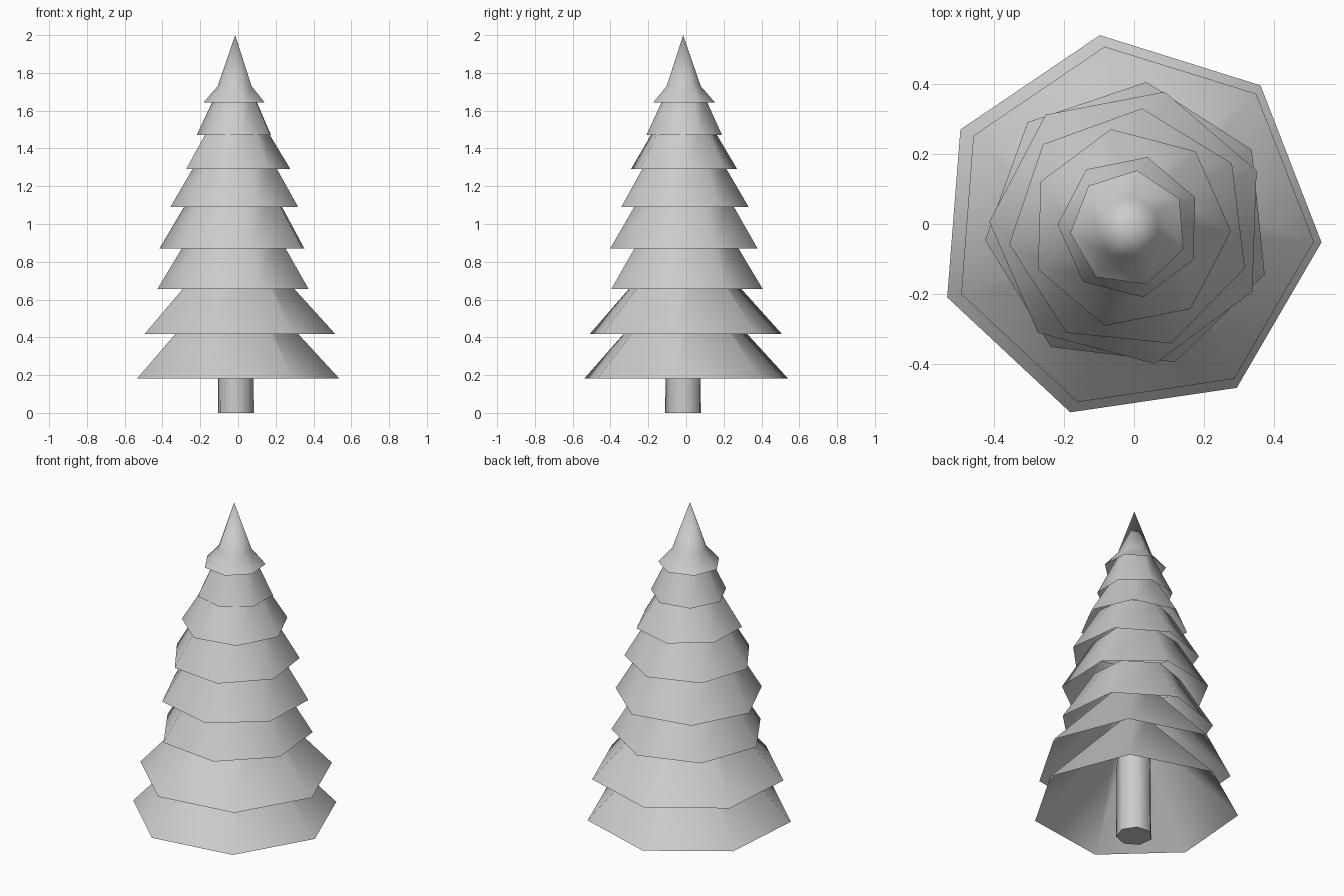
import bpy, bmesh
from math import radians, cos, sin, pi

if "Cube" in bpy.data.objects:
    bpy.data.objects.remove(bpy.data.objects["Cube"])

SIDES = 7


def lathe(name, rings, phase, cap_bottom=False, cap_top=False):
    """Seven-sided part through rings of (centre x, centre y, z, radius)."""
    bm = bmesh.new()
    loops = []
    for x, y, z, r in rings:
        if r == 0:
            loops.append([bm.verts.new((x, y, z))] * SIDES)
            continue
        angles = [radians(phase) + 2 * pi * i / SIDES for i in range(SIDES)]
        loops.append([bm.verts.new((x + r * cos(a), y + r * sin(a), z)) for a in angles])
    for (low, high) in zip(loops, loops[1:]):
        for i in range(SIDES):
            j = (i + 1) % SIDES
            face = [low[i], low[j], high[j], high[i]]
            bm.faces.new(face[:3] if high[i] is high[j] else face)
    if cap_bottom:
        bm.faces.new(loops[0][::-1])
    if cap_top:
        bm.faces.new(loops[-1])
    mesh = bpy.data.meshes.new(name)
    bm.to_mesh(mesh)
    bm.free()
    obj = bpy.data.objects.new(name, mesh)
    bpy.context.collection.objects.link(obj)
    bpy.ops.object.select_all(action='DESELECT')
    obj.select_set(True)
    bpy.context.view_layer.objects.active = obj
    bpy.ops.object.shade_smooth_by_angle(angle=radians(60))
    return obj


# Trunk
lathe("trunk", [(-0.013, -0.013, 0, 0.098), (-0.013, -0.013, 0.85, 0.09)], 8, True, True)

# Open branch skirts: centre x, centre y, rim z, rim radius, top z, top radius, turn
skirts = [
    (-0.017, -0.009, 0.181, 0.556, 0.685, 0.09, -4.5),
    (-0.007, -0.010, 0.417, 0.524, 0.85, 0.13, -4.4),
    (-0.015, -0.004, 0.655, 0.414, 0.95, 0.236, 31.6),
    (-0.015, -0.008, 0.871, 0.400, 1.16, 0.230, 23.7),
    (-0.012, -0.015, 1.091, 0.348, 1.35, 0.196, 32.8),
    (-0.011, -0.012, 1.290, 0.289, 1.53, 0.144, -1.8),
    (-0.013, -0.008, 1.470, 0.206, 1.70, 0.098, 24.1),
]
for n, (x, y, z0, r0, z1, r1, turn) in enumerate(skirts, 1):
    lathe(f"branch_skirt_{n}", [(x, y, z0, r0), (x, y, z1, r1)], turn)

# Flared tree tip
lathe("tree_tip", [(-0.0150, -0.0126, 1.643, 0.168), (-0.0150, -0.014, 1.73, 0.093),
                   (-0.015, -0.015, 2.0, 0)], 30.4)
